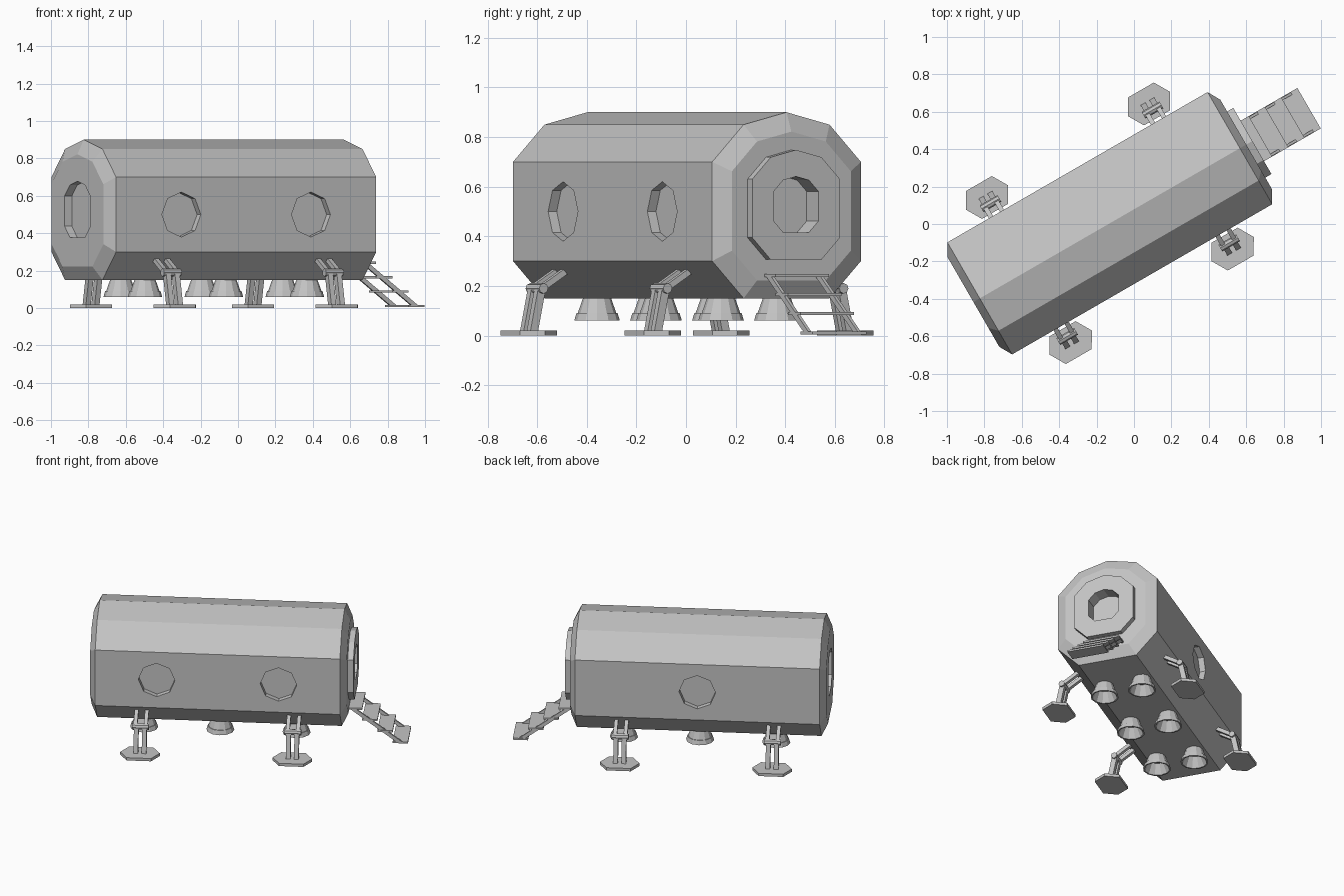
import bpy, bmesh
from math import sin, cos, pi, radians
from mathutils import Vector, Matrix

cube = bpy.data.objects.get("Cube")
if cube:
    bpy.data.objects.remove(cube, do_unlink=True)

# Single painted metal colour
grey = bpy.data.materials.new("light_grey_metal")
grey.use_nodes = True
colour = (0.55, 0.55, 0.55, 1)
grey.diffuse_color = colour
grey.node_tree.nodes["Principled BSDF"].inputs["Base Color"].default_value = colour

# Everything is built along local x, then turned as a whole
PLACE = Matrix.Rotation(radians(30), 4, 'Z') @ Matrix.Translation((-0.11, 0.068, 0))


def loft(name, rings):
    """Closed solid skinned through equal-sized rings of points."""
    bm = bmesh.new()
    loops = [[bm.verts.new(PLACE @ Vector(p)) for p in ring] for ring in rings]
    n = len(loops[0])
    for a, b in zip(loops, loops[1:]):
        for i in range(n):
            j = (i + 1) % n
            bm.faces.new((a[i], a[j], b[j], b[i]))
    bm.faces.new(loops[0])
    bm.faces.new(loops[-1])
    bmesh.ops.recalc_face_normals(bm, faces=bm.faces)
    mesh = bpy.data.meshes.new(name)
    bm.to_mesh(mesh)
    bm.free()
    mesh.materials.append(grey)
    obj = bpy.data.objects.new(name, mesh)
    bpy.context.collection.objects.link(obj)
    return obj


def cut(target, cutter):
    """Subtract the cutter and throw it away."""
    mod = target.modifiers.new("cut", 'BOOLEAN')
    mod.operation = 'DIFFERENCE'
    mod.solver = 'EXACT'
    mod.object = cutter
    cutter.hide_render = True
    graph = bpy.context.evaluated_depsgraph_get()
    mesh = bpy.data.meshes.new_from_object(target.evaluated_get(graph))
    target.modifiers.clear()
    target.data = mesh
    bpy.data.objects.remove(cutter, do_unlink=True)


def beam(name, p, q, width, thick):
    """Square bar from p to q, with its width along local x."""
    p, q = Vector(p), Vector(q)
    w = Vector((width / 2, 0, 0))
    t = w.cross(q - p).normalized() * thick / 2
    return loft(name, [[c + w + t, c + w - t, c - w - t, c - w + t] for c in (p, q)])


def box(name, x0, x1, y, z0, z1):
    return loft(name, [[(x0, -y, z), (x1, -y, z), (x1, y, z), (x0, y, z)] for z in (z0, z1)])


# Hull cross-section, pointed above and flat below
half = [(0.2, 0.15), (0.346, 0.3), (0.346, 0.7), (0.2, 0.85)]
section = half + [(0, 0.9)] + [(-y, z) for y, z in reversed(half)]


def ring(x, scale=1.0, mid=0.53):
    return [(x, y * scale, mid + (z - mid) * scale) for y, z in section]


# Hull with bevelled ends
hull = loft("hull", [ring(-0.842, 0.8, 0.51), ring(-0.803), ring(0.803), ring(0.842, 0.8, 0.51)])

# Recessed end window
cut(hull, loft("end_window_cutter", [ring(-0.9, 0.4), ring(-0.797, 0.4)]))

# Recessed eight-sided side windows
for x, side in ((-0.4, -1), (0.4, -1), (0, 1)):
    rings = [[(x + 0.12 * cos(k * pi / 4), side * y, 0.5 + 0.12 * sin(k * pi / 4))
              for k in range(8)] for y in (0.306, 0.4)]
    cut(hull, loft("side_window_cutter", rings))

# Door plate with a deep window
cut(hull, loft("door_recess_cutter", [ring(0.785, 0.3), ring(0.9, 0.3)]))
door = loft("door", [ring(0.835, 0.59), ring(0.88, 0.59)])
cut(door, loft("door_window_cutter", [ring(0.7, 0.3), ring(0.95, 0.3)]))

# Landing legs
for x in (-0.5, 0.5):
    for s in (-1, 1):
        foot = [(0.13, 0), (0.08, 0.086), (-0.08, 0.086),
                (-0.13, 0), (-0.08, -0.086), (0.08, -0.086)]
        loft("foot", [[(x + a, s * 0.448 + b, z) for a, b in foot] for z in (0, 0.02)])
        for d in (-1, 1):
            beam("lower_strut", (x + d * 0.027, s * 0.41, 0.19),
                 (x + d * 0.027, s * 0.447, 0.015), 0.03, 0.035)
            beam("upper_strut", (x + d * 0.034, s * 0.29, 0.265),
                 (x + d * 0.034, s * 0.41, 0.19), 0.025, 0.025)
        loft("knee", [[(x + a, s * 0.41 + 0.021 * cos(k * pi / 4), 0.19 + 0.021 * sin(k * pi / 4))
                       for k in range(8)] for a in (-0.055, 0.055)])

# Hollow two-tier engine bells
bell = [(0.055, 0.155), (0.078, 0.09), (0.083, 0.09), (0.092, 0.06),
        (0.082, 0.06), (0.05, 0.13)]
for x in (-0.5, 0, 0.5):
    for y in (-0.13, 0.13):
        loft("engine_bell", [[(x + r * cos(k * pi / 6), y + r * sin(k * pi / 6), z)
                              for k in range(12)] for r, z in bell])

# Boarding stairs
for i in range(4):
    x = 1.13 - i * 0.1
    z = 0.005 + i * 0.077
    box("stair_tread", x, x + 0.1, 0.125, z, z + 0.012)
for s in (-1, 1):
    loft("stair_stringer", [[(0.84, y, 0.245), (0.88, y, 0.245), (1.2, y, 0.008), (1.16, y, 0.008)]
                            for y in (s * 0.108, s * 0.122)])
